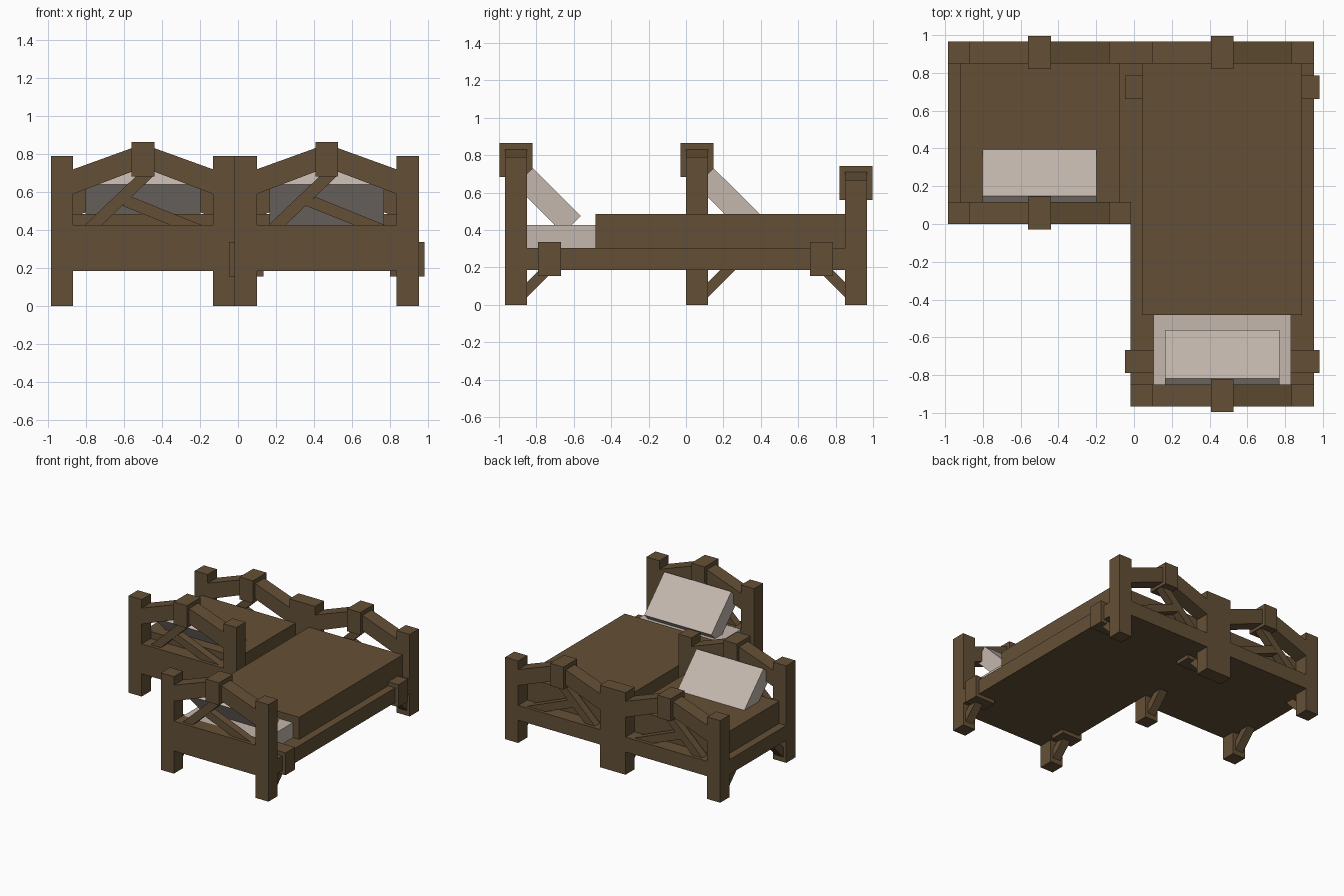
import bpy
import math

if "Cube" in bpy.data.objects:
    bpy.data.objects.remove(bpy.data.objects["Cube"])


def material(name, color):
    m = bpy.data.materials.new(name)
    m.diffuse_color = (*color, 1)
    m.use_nodes = True
    m.node_tree.nodes["Principled BSDF"].inputs["Base Color"].default_value = m.diffuse_color
    return m


WOOD = material("brown wood", (0.127, 0.080, 0.037))
LINEN = material("pale linen", (0.552, 0.474, 0.418))


def prism(name, pts, axis, a, b, mat=WOOD):
    """Extrude a profile along x (points are y, z) or along y (points are x, z)."""
    area = sum(p[0] * q[1] - q[0] * p[1] for p, q in zip(pts, pts[1:] + pts[:1]))
    if area < 0:
        pts = pts[::-1]
    place = (lambda p, t: (t, p[0], p[1])) if axis == 'x' else (lambda p, t: (p[0], t, p[1]))
    n = len(pts)
    verts = [place(p, a) for p in pts] + [place(p, b) for p in pts]
    faces = [list(range(n))[::-1], list(range(n, 2 * n))]
    faces += [[i, (i + 1) % n, n + (i + 1) % n, n + i] for i in range(n)]
    if axis == 'y':
        faces = [f[::-1] for f in faces]
    me = bpy.data.meshes.new(name)
    me.from_pydata(verts, [], faces)
    me.materials.append(mat)
    ob = bpy.data.objects.new(name, me)
    bpy.context.collection.objects.link(ob)
    return ob


def box(name, x0, x1, y0, y1, z0, z1, mat=WOOD):
    return prism(name, [(x0, z0), (x1, z0), (x1, z1), (x0, z1)], 'y', y0, y1, mat)


HALF, POST = 0.485, 0.117      # half bed width, post thickness
INNER = HALF - POST


def end_frame(label, cx, y0, drop, panel_bottom=0.185):
    """Posts, panel, arch, centre block and braces of one bed end."""
    y1 = y0 + POST
    ym = (y0 + y1) / 2

    def shape(part, pts, ya, yb):
        prism(f"{label}_{part}", [(cx + x, z - drop) for x, z in pts], 'y', ya, yb)

    for side, s in (("left", -1), ("right", 1)):
        xs = sorted((cx + s * HALF, cx + s * INNER))
        box(f"{label}_{side}_post", *xs, y0, y1, 0, 0.79 - drop)
    box(f"{label}_panel", cx - INNER, cx + INNER, y0, y1, panel_bottom, 0.428 - drop)
    shape("arch", [(-INNER, 0.59), (0, 0.73), (INNER, 0.59),
                   (INNER, 0.72), (0, 0.853), (-INNER, 0.72)], y0, y1)
    shape("block", [(-0.06, 0.682), (0.06, 0.682), (0.06, 0.865), (-0.06, 0.865)],
          ym - 0.088, ym + 0.088)
    # long diagonal brace and the shorter one branching off it
    shape("long_brace", [(-0.305, 0.428), (-0.215, 0.428), (0.06, 0.69), (-0.03, 0.69)],
          ym - 0.032, ym + 0.032)
    shape("short_brace", [(-0.11, 0.528), (0.14, 0.428), (0.305, 0.428), (-0.06, 0.575)],
          ym - 0.032, ym + 0.032)


def leg_brace(name, cx, y, d):
    """Small 45 degree brace from a leg at y up to the base, heading in direction d."""
    pts = [(y, 0.04), (y, 0.12), (y + d * 0.068, 0.188), (y + d * 0.148, 0.188)]
    for side, s in (("left", -1), ("right", 1)):
        x = cx + s * (HALF - POST / 2)
        prism(f"{name}_{side}", pts, 'x', x - 0.035, x + 0.035)


def bed(label, cx, head_y, mattress_start):
    foot_y = 0.85
    start = head_y + POST
    end_frame(label + "_head", cx, head_y, 0)
    end_frame(label + "_foot", cx, foot_y, 0.122)
    box(label + "_base", cx - HALF, cx + HALF, start, foot_y, 0.185, 0.305)
    box(label + "_mattress", cx - 0.422, cx + 0.422, mattress_start, foot_y, 0.305, 0.485)
    leg_brace(label + "_head_leg_brace", cx, start, 1)
    leg_brace(label + "_foot_leg_brace", cx, foot_y, -1)
    # pillow leaning on the headboard
    y = head_y + 0.97
    pillow = [(y - 0.822, 0.73), (y - 0.917, 0.64), (y - 0.66, 0.38), (y - 0.565, 0.475)]
    prism(label + "_pillow", pillow, 'x', cx - 0.302, cx + 0.302, LINEN)


bed("short_bed", -0.50, 0.0, POST)
bed("long_bed", 0.467, -0.967, -0.483)

# sheet at the head of the long bed
box("long_bed_sheet", 0.467 - 0.365, 0.467 + 0.365, -0.85, -0.483, 0.305, 0.427, LINEN)

# clamp blocks on the side rails of the long bed
for x0, x1, side in ((-0.047, 0.135, "left"), (0.80, 0.981, "right")):
    for y0, y1, place in ((-0.79, -0.667, "front"), (0.663, 0.787, "rear")):
        box(f"rail_block_{side}_{place}", x0, x1, y0, y1, 0.155, 0.337)
